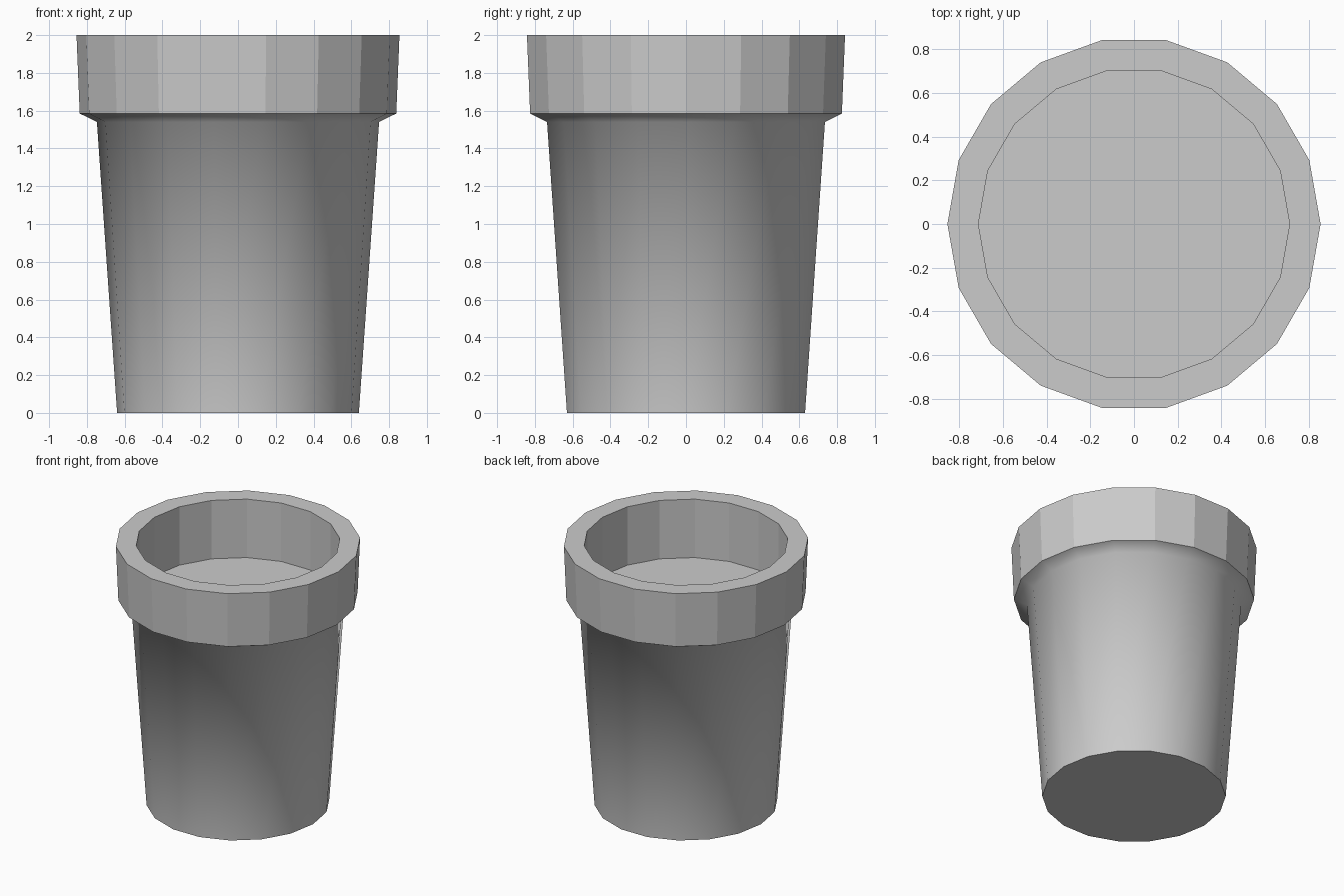
import bpy, bmesh
from math import cos, sin, tau

if "Cube" in bpy.data.objects:
    bpy.data.objects.remove(bpy.data.objects["Cube"])

SIDES = 18
# Profile (radius, height): tapered body, flared ledge, rim, inner wall down to the soil
PROFILE = [(0.64, 0), (0.747, 1.54), (0.838, 1.585), (0.855, 2.0), (0.713, 2.0), (0.713, 1.55)]
SMOOTH_BANDS = {0, 1}  # body and ledge blend together, the rim stays faceted

bm = bmesh.new()
rings = [[bm.verts.new((r * cos(tau * i / SIDES), r * sin(tau * i / SIDES), z))
          for i in range(SIDES)] for r, z in PROFILE]

# Walls
for b, (lo, hi) in enumerate(zip(rings, rings[1:])):
    for i in range(SIDES):
        j = (i + 1) % SIDES
        f = bm.faces.new((lo[i], lo[j], hi[j], hi[i]))
        f.smooth = b in SMOOTH_BANDS

# Base and soil surface
bm.faces.new(rings[0][::-1])
bm.faces.new(rings[-1])

# Crisp edges at the base and under the rim
for ring in (rings[0], rings[2]):
    for i in range(SIDES):
        bm.edges.get((ring[i], ring[(i + 1) % SIDES])).smooth = False

mesh = bpy.data.meshes.new("flower_pot")
bm.to_mesh(mesh)
bm.free()
bpy.context.collection.objects.link(bpy.data.objects.new("flower_pot", mesh))
